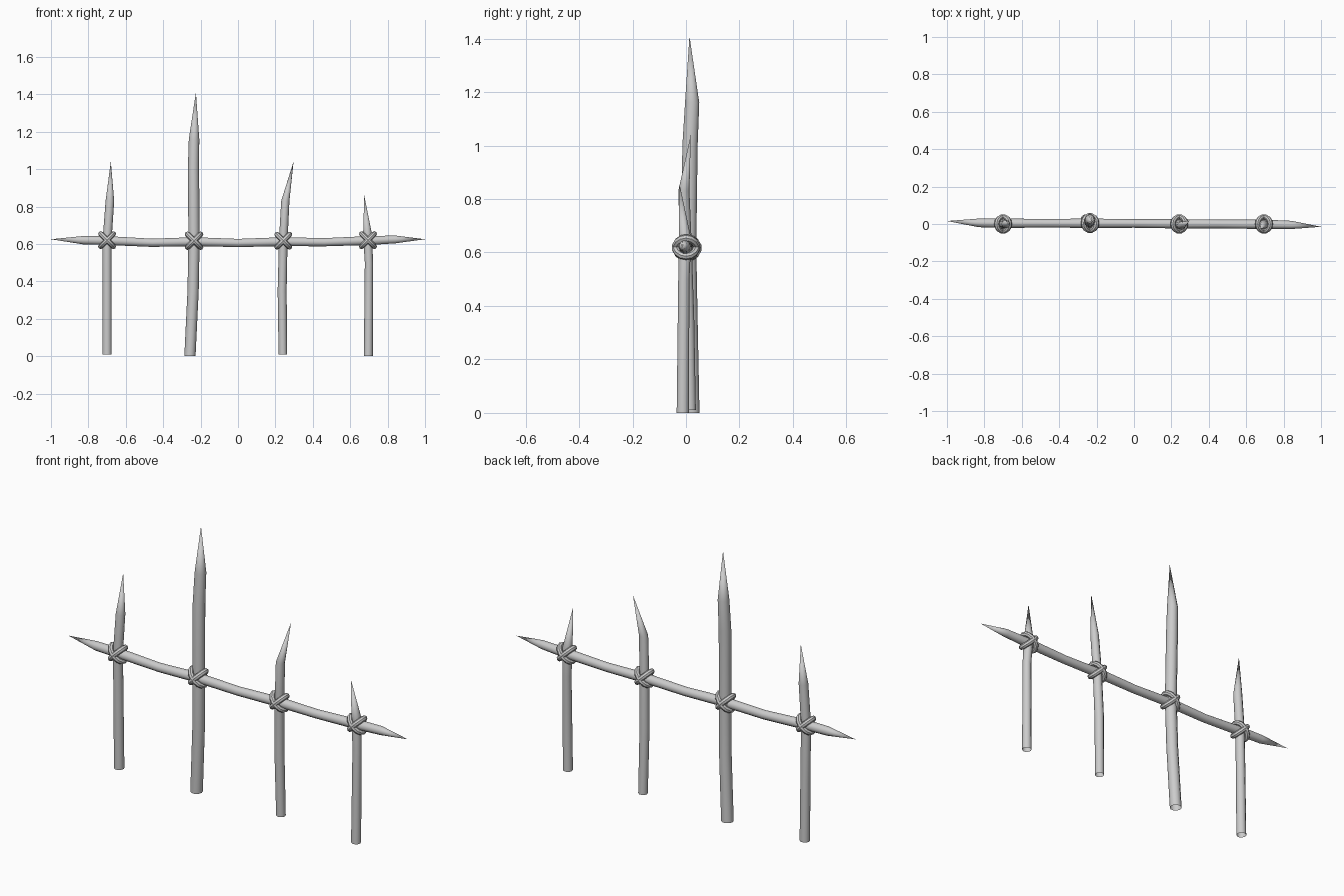
import bpy, bmesh, math
from mathutils import Matrix, Vector

if "Cube" in bpy.data.objects:
    bpy.data.objects.remove(bpy.data.objects["Cube"], do_unlink=True)

# Single plain grey for wood and rope
grey = bpy.data.materials.new("plain_grey")
grey.use_nodes = True
colour = (0.6, 0.6, 0.6, 1)
grey.diffuse_color = colour
grey.node_tree.nodes["Principled BSDF"].inputs["Base Color"].default_value = colour


def finish(name, bm):
    bmesh.ops.recalc_face_normals(bm, faces=bm.faces)
    mesh = bpy.data.meshes.new(name)
    bm.to_mesh(mesh)
    bm.free()
    mesh.materials.append(grey)
    obj = bpy.data.objects.new(name, mesh)
    bpy.context.collection.objects.link(obj)
    bpy.ops.object.select_all(action="DESELECT")
    obj.select_set(True)
    bpy.context.view_layer.objects.active = obj
    bpy.ops.object.shade_smooth_by_angle(angle=math.radians(40))
    return obj


def loft(bm, stations, u, v, closed=False, sides=10):
    """Skin circles set along stations (x, y, z, radius); radius 0 is a point."""
    rings = []
    for x, y, z, r in stations:
        centre = Vector((x, y, z))
        count = sides if r else 1
        rings.append([bm.verts.new(centre + r * (math.cos(a) * u + math.sin(a) * v))
                      for a in (math.tau * i / sides for i in range(count))])
    for a, b in zip(rings, rings[1:]):
        for i in range(sides):
            j = (i + 1) % sides
            quad = [a[i % len(a)], a[j % len(a)], b[j % len(b)], b[i % len(b)]]
            bm.faces.new(list(dict.fromkeys(quad)))


def stake(name, stations, u, v):
    bm = bmesh.new()
    loft(bm, stations, u, v)
    return finish(name, bm)


X, Y, Z = Vector((1, 0, 0)), Vector((0, 1, 0)), Vector((0, 0, 1))

# Upright stakes: hollow-ended at the ground, sharpened at the top
posts = {
    "far_right_post": [(-.70, .01, .01, .025), (-.70, .005, .35, .024), (-.70, 0, .62, .024),
                       (-.685, 0, .83, .023), (-.68, .015, 1.04, 0)],
    "tall_post": [(-.257, .022, 0, .03), (-.24, .015, .35, .03), (-.235, .01, .62, .03),
                  (-.238, .015, 1.0, .03), (-.235, .023, 1.16, .028), (-.225, .013, 1.41, 0)],
    "middle_left_post": [(.24, .015, .01, .023), (.236, .008, .35, .024), (.242, 0, .62, .023),
                         (.253, -.008, .83, .022), (.297, .018, 1.04, 0)],
    "far_left_post": [(.697, -.012, 0, .024), (.70, -.008, .5, .022), (.693, -.003, .65, .024),
                      (.675, -.025, .86, 0)],
}
for name, path in posts.items():
    stake(name, path, X, Y)

# Sagging cross rail, sharpened at both ends
rail = [(-1, .016, .625, 0), (-.83, .006, .62, .023), (-.70, .004, .618, .025),
        (-.46, .004, .606, .023), (-.235, .004, .612, .025), (0, .003, .605, .023),
        (.242, .001, .612, .025), (.46, 0, .609, .023), (.70, -.002, .618, .025),
        (.84, -.005, .624, .022), (1, -.015, .625, 0)]
stake("cross_rail", rail, Y, Z)


# Rope lashings: two crossed oval rings around each joint
def lashing(name, place, size):
    bm = bmesh.new()
    around, sides = 14, 8
    for tilt in (math.pi / 4, -math.pi / 4):
        turn = Matrix.Rotation(tilt, 3, "Y")
        rings = []
        for i in range(around):
            a = math.tau * i / around
            out = Vector((math.cos(a), math.sin(a), 0))
            centre = Vector((.048 * out.x, .039 * out.y, 0))
            rings.append([])
            for k in range(sides):
                b = math.tau * k / sides
                point = centre + .014 * (math.cos(b) * out + math.sin(b) * Z)
                rings[-1].append(bm.verts.new(place + size * (turn @ point)))
        for i in range(around):
            a, b = rings[i], rings[(i + 1) % around]
            for k in range(sides):
                n = (k + 1) % sides
                bm.faces.new((a[k], a[n], b[n], b[k]))
    finish(name, bm)


for name, x, y, z, size in (("far_right", -.70, 0, .62, 1), ("tall", -.235, .005, .617, 1.03),
                            ("middle_left", .242, 0, .617, 1), ("far_left", .695, 0, .62, 1)):
    lashing(name + "_lashing", Vector((x, y, z)), size)
